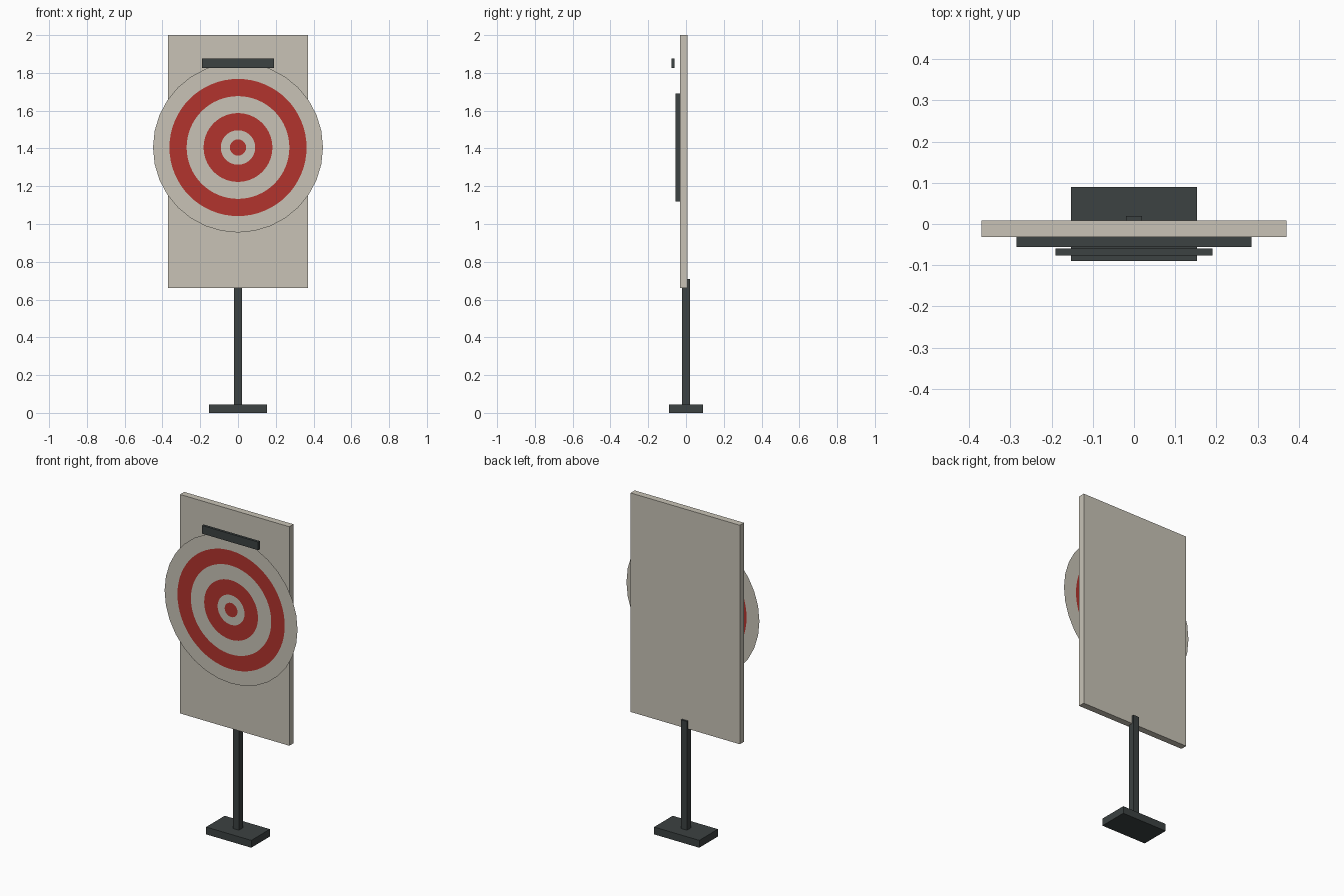
import bpy, bmesh, math

if "Cube" in bpy.data.objects:
    bpy.data.objects.remove(bpy.data.objects["Cube"])


def material(name, rgb):
    m = bpy.data.materials.new(name)
    m.diffuse_color = (*rgb, 1.0)
    m.use_nodes = True
    m.node_tree.nodes["Principled BSDF"].inputs["Base Color"].default_value = m.diffuse_color
    return m


cream = material("cream", (0.578, 0.545, 0.468))
red = material("red", (0.445, 0.034, 0.026))
dark = material("dark_grey", (0.045, 0.054, 0.054))


def add_object(name, bm, mats):
    mesh = bpy.data.meshes.new(name)
    bm.to_mesh(mesh)
    bm.free()
    for m in mats:
        mesh.materials.append(m)
    obj = bpy.data.objects.new(name, mesh)
    bpy.context.collection.objects.link(obj)
    return obj


def box(name, half_x, y0, y1, z0, z1, mat):
    """Box centred on x = 0."""
    bm = bmesh.new()
    bmesh.ops.create_cube(bm, size=1.0)
    for v in bm.verts:
        v.co = (v.co.x * 2 * half_x,
                (y0 + y1) / 2 + v.co.y * (y1 - y0),
                (z0 + z1) / 2 + v.co.z * (z1 - z0))
    return add_object(name, bm, [mat])


# Stand
box("base", 0.153, -0.09, 0.09, 0.0, 0.045, dark)
box("post", 0.02, -0.02, 0.02, 0.045, 0.71, dark)

# Board with backing plate and top bar
box("board", 0.37, -0.032, 0.008, 0.66, 2.0, cream)
box("backing_plate", 0.285, -0.056, -0.032, 1.12, 1.69, dark)
box("top_bar", 0.19, -0.076, -0.06, 1.825, 1.875, dark)

# Target sheet: 32-sided outline, alternating painted rings
SIDES, Y, Z = 64, -0.067, 1.405
radii = [0.45, 0.363, 0.272, 0.182, 0.091, 0.043]
bm = bmesh.new()
loops = []
for k, r in enumerate(radii):
    loop = []
    for i in range(SIDES):
        a = 2 * math.pi * i / SIDES
        # odd points of the rim lie on the chords of the 32-gon
        rr = r * math.cos(2 * math.pi / SIDES) if k == 0 and i % 2 else r
        loop.append(bm.verts.new((rr * math.cos(a), Y, Z + rr * math.sin(a))))
    loops.append(loop)
for k in range(len(loops) - 1):
    outer, inner = loops[k], loops[k + 1]
    for i in range(SIDES):
        j = (i + 1) % SIDES
        f = bm.faces.new((outer[i], outer[j], inner[j], inner[i]))
        f.material_index = k % 2
bm.faces.new(loops[-1]).material_index = 1
bm.normal_update()
for f in bm.faces:
    if f.normal.y > 0:
        f.normal_flip()
add_object("target_sheet", bm, [cream, red])
